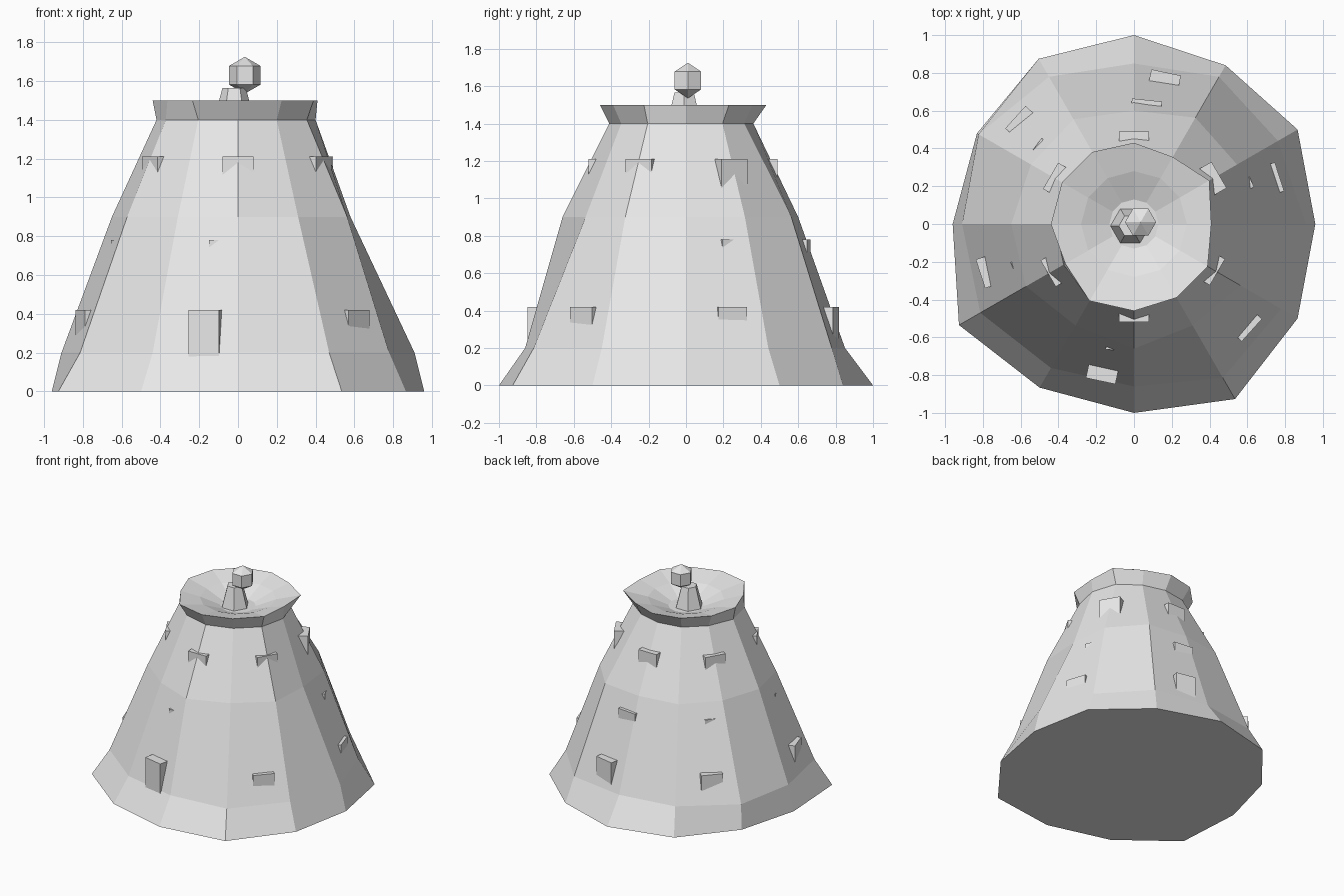
import bpy, bmesh, math
from mathutils import Matrix, Vector

SIDES = 12

old = bpy.data.objects.get("Cube")
if old:
    bpy.data.objects.remove(old, do_unlink=True)

stone = bpy.data.materials.new("pale_grey_stone")
stone.use_nodes = True
stone.diffuse_color = (0.8, 0.8, 0.8, 1)
stone.node_tree.nodes["Principled BSDF"].inputs["Base Color"].default_value = (0.8, 0.8, 0.8, 1)


def finish(name, bm):
    """Turn a bmesh into a flat-shaded object with the stone material."""
    bmesh.ops.recalc_face_normals(bm, faces=bm.faces[:])
    mesh = bpy.data.meshes.new(name)
    bm.to_mesh(mesh)
    bm.free()
    mesh.materials.append(stone)
    obj = bpy.data.objects.new(name, mesh)
    bpy.context.collection.objects.link(obj)
    return obj


def add_ring(bm, z, radii):
    verts = []
    for i, r in enumerate(radii):
        a = math.tau * i / len(radii)
        verts.append(bm.verts.new((r * math.cos(a), r * math.sin(a), z)))
    return verts


def loft(name, rings):
    """Skin a stack of (height, radii) rings and close both ends."""
    bm = bmesh.new()
    loops = [add_ring(bm, z, radii) for z, radii in rings]
    for low, high in zip(loops, loops[1:]):
        n = len(low)
        for i in range(n):
            j = (i + 1) % n
            bm.faces.new((low[i], low[j], high[j], high[i]))
    bm.faces.new(loops[0][::-1])
    bm.faces.new(loops[-1])
    return finish(name, bm)


# Rough-hewn tower: flared foot, tapering wall, overhanging rim, sunken bowl
foot = [.96, 1.0, .97, 1.0, 1.01, .96, .96, 1.07, 1.0, 1.0, 1.07, 1.0]
skirt = [.91, .88, .90, .85, .90, .95, .91, .94, .88, .86, .94, .90]
waist = [.58, .63, .65, .60, .64, .63, .65, .66, .62, .66, .62, .65]
neck = [.40, .39, .36, .36, .38, .39, .42, .43, .41, .41, .40, .41]
rim = [.41, .46, .41, .43, .44, .44, .44, .42, .47, .46, .45, .45]
loft("tower_body", [
    (0, foot), (.2, skirt), (.9, waist), (1.4, neck), (1.5, rim),
    (1.46, [.28] * SIDES), (1.4, [.13] * SIDES),
])


# Protruding blocks in three rows, each row turned a little from the last
def block(name, angle, reach, top):
    width, depth, height = .16, .14, .25
    bm = bmesh.new()
    bmesh.ops.create_cube(bm, size=1)
    bmesh.ops.scale(bm, vec=(depth, width, height), verts=bm.verts)
    bmesh.ops.translate(bm, vec=(reach - depth / 2, 0, top - height / 2), verts=bm.verts)
    bmesh.ops.rotate(bm, cent=(0, 0, 0), verts=bm.verts,
                     matrix=Matrix.Rotation(math.radians(angle), 3, "Z"))
    return finish(name, bm)


rows = {
    "lower": (.42, 18, [.81, .82, .845, .855, .85, .84]),
    "middle": (.78, 24, [.66, .66, .663, .68, .675, .665]),
    "upper": (1.21, 30, [.52, .49, .51, .525, .52, .51]),
}
for row, (top, start, reaches) in rows.items():
    for k, reach in enumerate(reaches):
        block(f"{row}_block_{k + 1}", start + 60 * k, reach, top)

# Six-sided post standing in the bowl
post = loft("finial_post", [(1.38, [.11] * 6), (1.565, [.06] * 6)])
post.location = Vector((-.02, -.01, 0))

# Faceted ball balanced off-centre on the post
bm = bmesh.new()
bmesh.ops.create_uvsphere(bm, u_segments=6, v_segments=3, radius=.095)
bmesh.ops.rotate(bm, cent=(0, 0, 0), verts=bm.verts,
                 matrix=Matrix.Rotation(math.radians(30), 3, "Z"))
ball = finish("finial_ball", bm)
ball.location = Vector((.035, .01, 1.63))
